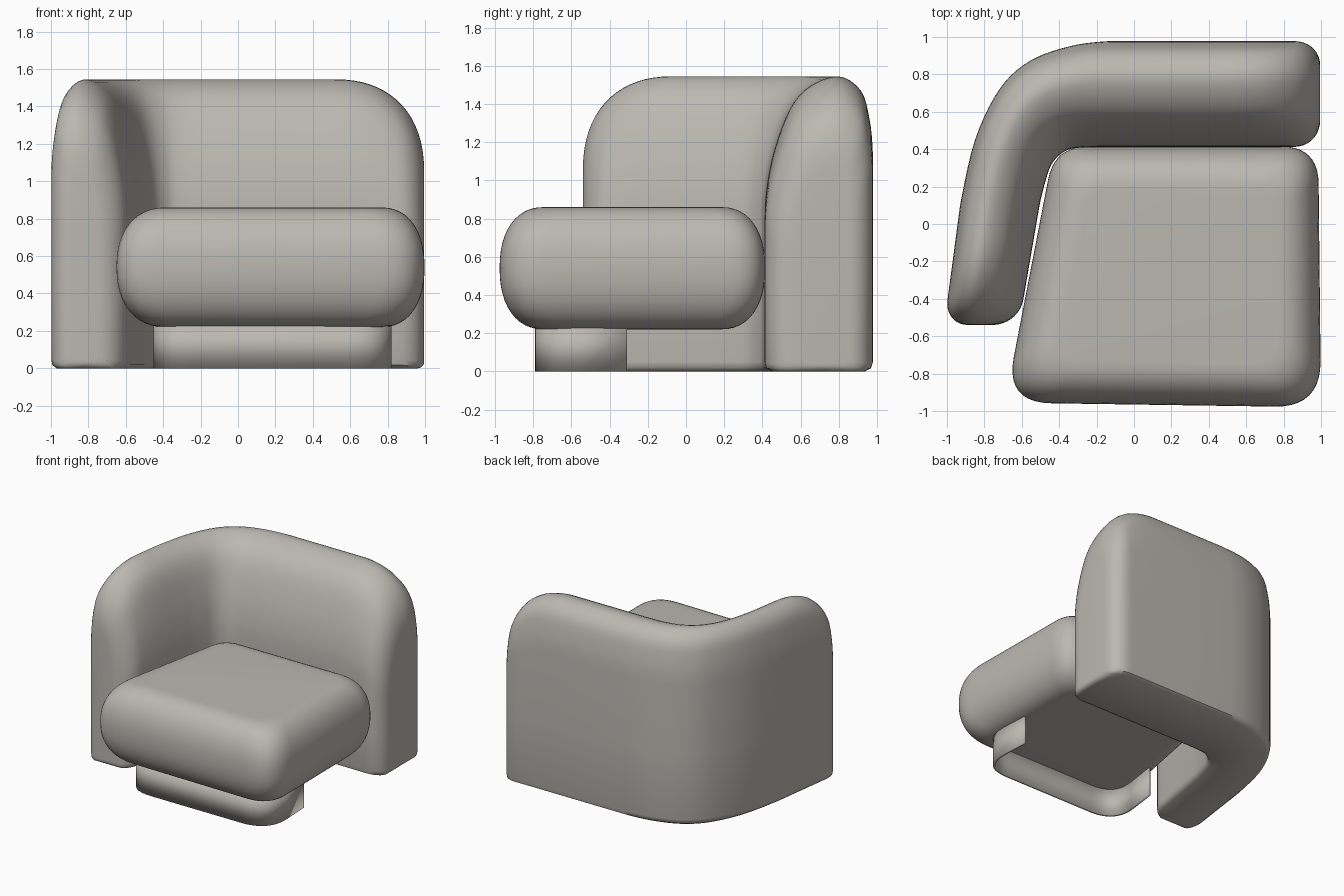
import bpy, bmesh, math
from mathutils import Vector

if "Cube" in bpy.data.objects:
    bpy.data.objects.remove(bpy.data.objects["Cube"])

fabric = bpy.data.materials.new("warm_grey")
fabric.diffuse_color = (0.50, 0.48, 0.44, 1)
fabric.use_nodes = True
fabric.node_tree.nodes["Principled BSDF"].inputs["Base Color"].default_value = fabric.diffuse_color


def finish(name, bm):
    bmesh.ops.recalc_face_normals(bm, faces=bm.faces)
    me = bpy.data.meshes.new(name)
    bm.to_mesh(me)
    bm.free()
    me.materials.append(fabric)
    ob = bpy.data.objects.new(name, me)
    bpy.context.collection.objects.link(ob)
    bpy.context.view_layer.objects.active = ob
    ob.select_set(True)
    bpy.ops.object.shade_smooth_by_angle(angle=math.radians(45))
    ob.select_set(False)
    return ob


def loft(name, rings):
    """Skin closed rings of equal length and cap both ends."""
    bm = bmesh.new()
    vs = [[bm.verts.new(p) for p in r] for r in rings]
    n = len(vs[0])
    for a, b in zip(vs, vs[1:]):
        for i in range(n):
            bm.faces.new((a[i], a[(i + 1) % n], b[(i + 1) % n], b[i]))
    bm.faces.new(vs[0])
    bm.faces.new(vs[-1])
    return finish(name, bm)


def catmull(pts, steps):
    """Smooth curve through pts[1:-1]."""
    out = []
    for i in range(1, len(pts) - 2):
        p0, p1, p2, p3 = pts[i - 1:i + 3]
        for k in range(steps):
            t = k / steps
            out.append(0.5 * (2 * p1 + (p2 - p0) * t + (2 * p0 - 5 * p1 + 4 * p2 - p3) * t * t
                              + (3 * p1 - p0 - 3 * p2 + p3) * t ** 3))
    return out + [pts[-2]]


def drop(d, reach, e):
    """0 when d >= reach, rising to 1 at d = 0 along a rounded corner."""
    u = max(0.0, 1 - d / reach)
    return 1 - (1 - u ** e) ** (1 / e)


# --- backrest: wall profile swept along an L-shaped footprint ---
# profile: u across the wall (0 outer, 1 inner), z height
H = 1.545
key = [(0, 0.9), (0, 1.15), (0.03, 1.32), (0.11, 1.47), (0.32, H), (0.59, 1.49),
       (0.77, 1.37), (0.91, 1.16), (0.98, 0.97), (1, 0.8), (1, 0.5)]
top = catmull([Vector(k) for k in key], 4)
low = [(1, 0.4), (1, 0.05), (0.985, 0.018), (0.93, 0), (0.5, 0),
       (0.07, 0), (0.015, 0.018), (0, 0.05), (0, 0.6)]
profile = [tuple(p) for p in top] + low

# footprint: matching outer and inner points (ox, oy, ix, iy)
arm_end = Vector((-1.015, -0.54, -0.615, -0.54))
back_end = Vector((0.995, 0.978, 0.995, 0.412))
bend = [Vector(p) for p in [
    (-0.955, -0.08, -0.535, -0.08), (-0.93, 0.1, -0.505, 0.1), (-0.85, 0.45, -0.47, 0.24),
    (-0.72, 0.72, -0.44, 0.32), (-0.56, 0.87, -0.39, 0.375), (-0.345, 0.95, -0.32, 0.405),
    (-0.13, 0.978, -0.15, 0.412), (0.1, 0.978, 0.1, 0.412)]]
mid = catmull(bend, 5)
dists = [0.5 * (1 - math.cos(math.pi / 2 * k / 18)) for k in range(19)]


def end_stations(end, inner):
    length = ((inner - end).xy).length
    return [(end.lerp(inner, d / length), d) for d in dists]


stations = (end_stations(arm_end, mid[0]) + [(m, 9) for m in mid]
            + end_stations(back_end, mid[-1])[::-1])
rings = []
for f, d in stations:
    o, i = Vector(f[:2]), Vector(f[2:])
    w = (i - o).length
    cut = 0.13 * drop(d, 0.14, 2.1) / w
    z0 = 0.035 * drop(d, 0.035, 2)
    h = H - 0.5 * drop(d, 0.48, 2.3)
    ring = []
    for u, z in profile:
        p = o.lerp(i, cut + u * (1 - 2.1 * cut))
        ring.append((p.x, p.y, z0 + z * (h - z0) / H))
    rings.append(ring)
loft("backrest", rings)


# --- seat: tapered plan with fully rounded edges ---
def rounded(pts, radii, closed=True, steps=10):
    out, n = [], len(pts)
    for k, (p, r) in enumerate(zip(pts, radii)):
        if not closed and k in (0, n - 1):
            out.append(p)
            continue
        a = p + (pts[k - 1] - p).normalized() * r
        b = p + (pts[(k + 1) % n] - p).normalized() * r
        for s in range(steps + 1):
            t = s / steps
            out.append(a * (1 - t) ** 2 + p * (2 * t * (1 - t)) + b * t * t)
    return out


plan = [Vector(p) for p in [(-0.69, -0.955), (1.0, -0.98), (0.985, 0.415), (-0.425, 0.415)]]


def inset(d):
    out = []
    for k, p in enumerate(plan):
        e1 = (plan[k - 1] - p).normalized()
        e2 = (plan[(k + 1) % 4] - p).normalized()
        out.append(p + (e1 + e2) * d / abs(e1.cross(e2)))
    return out


rings = []
for k in range(25):
    a = math.pi * (k / 24 - 0.5)
    c, s = max(math.cos(a), 0), math.sin(a)
    d = 0.23 * (1 - c ** (2 / 2.25))
    z = 0.54 + 0.32 * math.copysign(abs(s) ** (2 / 2.25), s)
    radii = [r - 0.4 * d for r in (0.25, 0.25, 0.2, 0.18)]
    rings.append([(p.x, p.y, z) for p in rounded(inset(d), radii)])
loft("seat", rings)

# --- base: thin upright strip, U-shaped in plan and open at the back ---
path = rounded([Vector(p) for p in [(-0.41, -0.31), (-0.47, -0.78), (0.82, -0.78), (0.80, -0.31)]],
               [0, 0.24, 0.24, 0], closed=False)
bm = bmesh.new()
lo = [bm.verts.new((p.x, p.y, 0)) for p in path]
hi = [bm.verts.new((p.x, p.y, 0.24)) for p in path]
for k in range(len(path) - 1):
    bm.faces.new((lo[k], lo[k + 1], hi[k + 1], hi[k]))
base = finish("base_strip", bm)
solid = base.modifiers.new("thickness", 'SOLIDIFY')
solid.thickness = 0.02
solid.offset = 0
